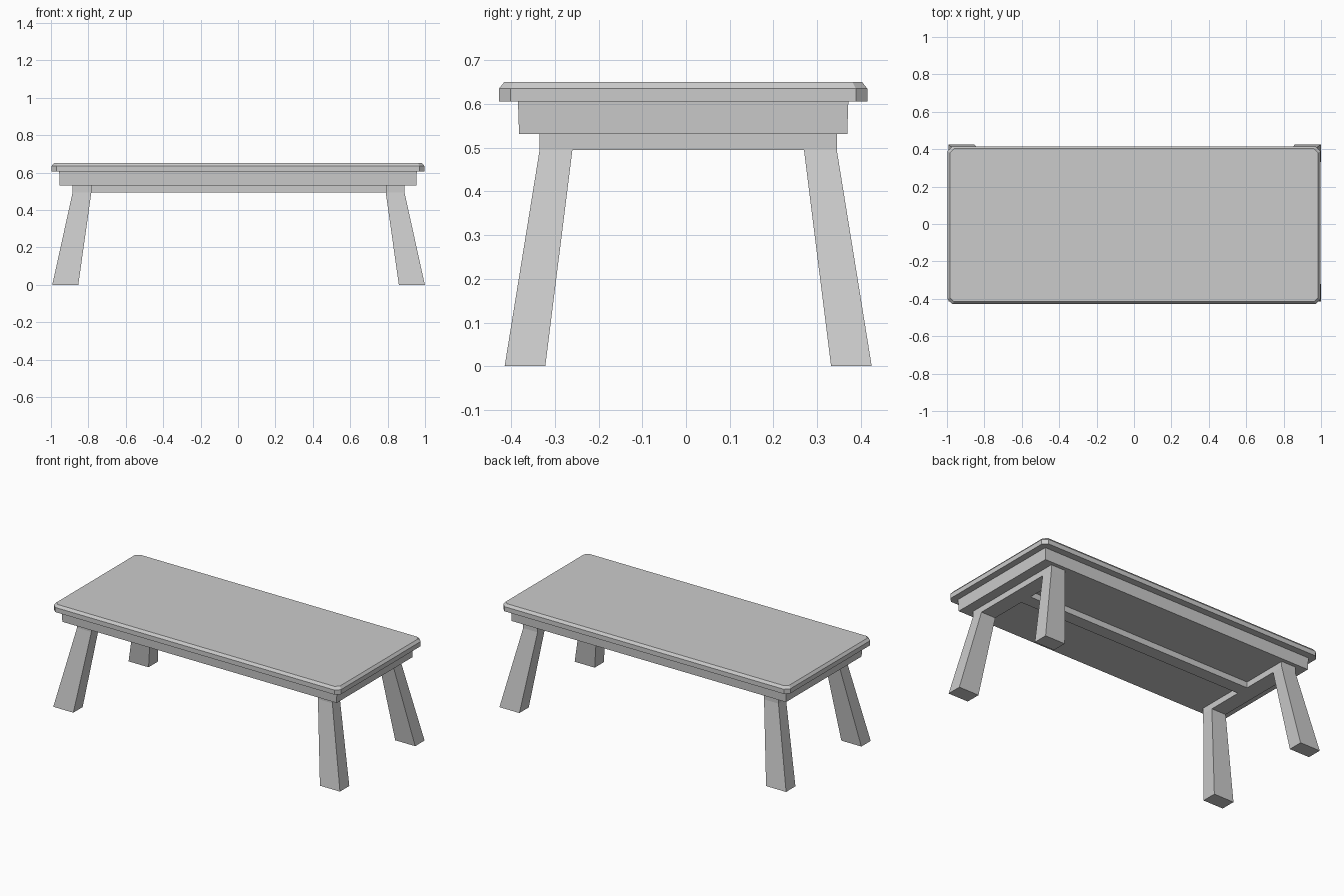
import bpy, bmesh

if "Cube" in bpy.data.objects:
    bpy.data.objects.remove(bpy.data.objects["Cube"])

wood = bpy.data.materials.new("plain grey")
wood.diffuse_color = (0.6, 0.6, 0.6, 1)
wood.use_nodes = True
wood.node_tree.nodes["Principled BSDF"].inputs["Base Color"].default_value = wood.diffuse_color


def loft(name, rings):
    """Skin a stack of equal-sized rings and cap both ends."""
    bm = bmesh.new()
    loops = [[bm.verts.new(p) for p in r] for r in rings]
    n = len(loops[0])
    for a, b in zip(loops, loops[1:]):
        for i in range(n):
            j = (i + 1) % n
            bm.faces.new((a[i], a[j], b[j], b[i]))
    bm.faces.new(loops[0][::-1])
    bm.faces.new(loops[-1])
    bmesh.ops.recalc_face_normals(bm, faces=bm.faces)
    me = bpy.data.meshes.new(name)
    bm.to_mesh(me)
    bm.free()
    me.materials.append(wood)
    ob = bpy.data.objects.new(name, me)
    bpy.context.collection.objects.link(ob)
    return ob


def rect(x0, x1, y0, y1, z):
    return [(x0, y0, z), (x1, y0, z), (x1, y1, z), (x0, y1, z)]


def cut_rect(hx, hy, c, cy, z):
    """Rectangle with clipped corners, centred on y = cy."""
    pts = [(-hx + c, -hy), (hx - c, -hy), (hx, -hy + c), (hx, hy - c),
           (hx - c, hy), (-hx + c, hy), (-hx, hy - c), (-hx, -hy + c)]
    return [(x, y + cy, z) for x, y in pts]


CY = -0.0065          # centre of the top and apron
LX, LY = 0.003, 0.005  # centre of the leg frame
Z_RAIL, Z_APRON, Z_TOP = 0.495, 0.532, 0.606

# table top with clipped corners and a chamfered upper edge
loft("table_top", [cut_rect(0.997, 0.4215, 0.026, CY, Z_TOP),
                   cut_rect(0.997, 0.4215, 0.026, CY, 0.635),
                   cut_rect(0.984, 0.409, 0.022, CY, 0.651)])

# apron under the top, tapering very slightly
loft("apron", [rect(-0.953, 0.953, CY - 0.3755, CY + 0.3755, Z_APRON),
               rect(-0.956, 0.956, CY - 0.378, CY + 0.378, Z_TOP)])

# four splayed, tapered legs with a short upright block on top
for sx, xn in ((-1, "left"), (1, "right")):
    for sy, yn in ((-1, "front"), (1, "back")):
        def ring(xi, xo, yi, yo, z):
            return rect(LX + sx * xi, LX + sx * xo, LY + sy * yi, LY + sy * yo, z)
        loft(f"{yn}_{xn}_leg", [ring(0.857, 0.996, 0.327, 0.420, 0),
                                ring(0.787, 0.887, 0.265, 0.340, Z_RAIL),
                                ring(0.787, 0.887, 0.265, 0.340, Z_APRON)])
    # end rail joining each pair of legs
    loft(f"{xn}_rail", [rect(LX + sx * 0.787, LX + sx * 0.887, LY - 0.265, LY + 0.265, z)
                        for z in (Z_RAIL, Z_APRON)])

# long centre stretcher between the end rails
loft("centre_stretcher", [rect(LX - 0.787, LX + 0.787, LY - 0.04, LY + 0.04, z)
                          for z in (Z_RAIL, Z_APRON)])
